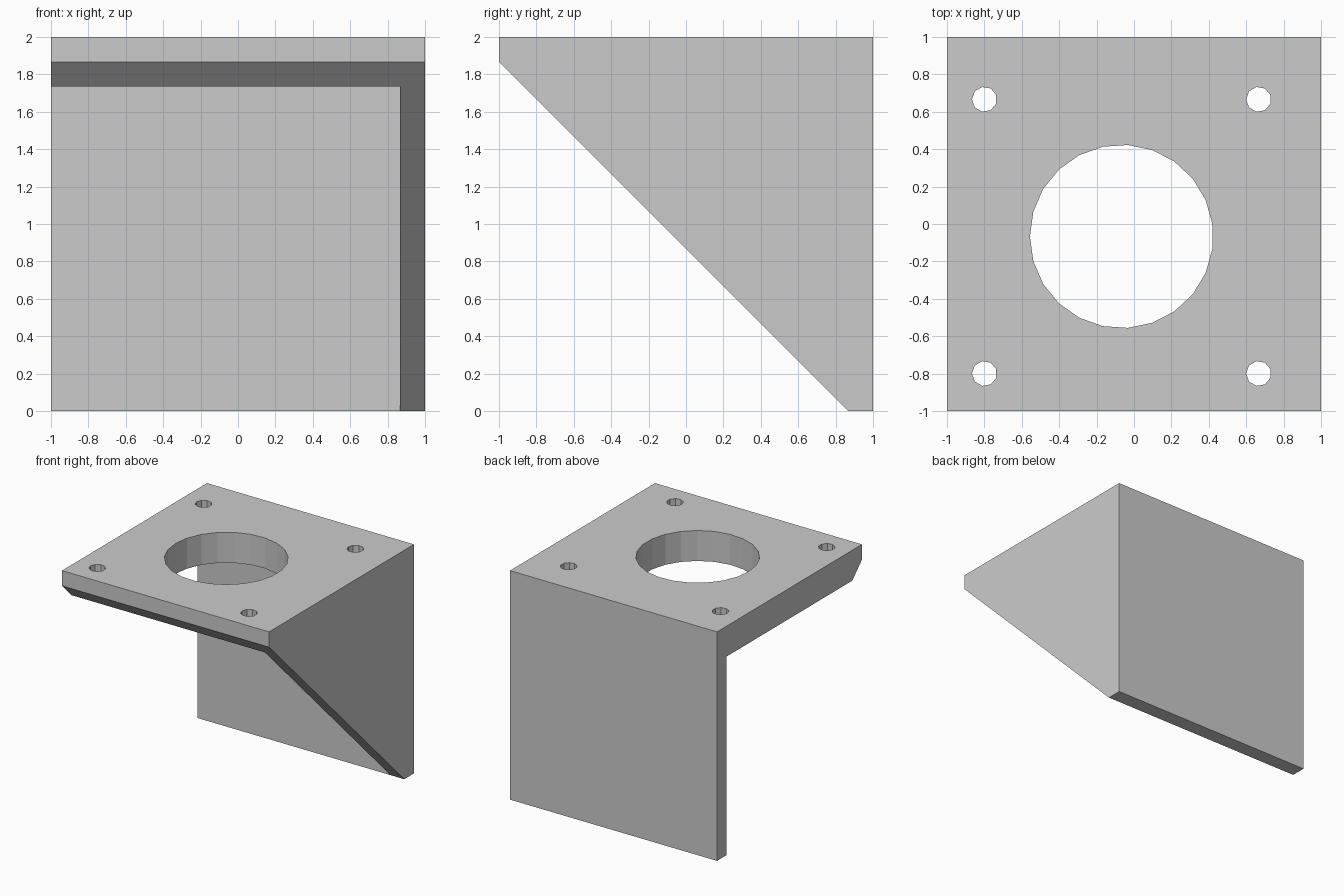
import bpy
import bmesh
import math

cube = bpy.data.objects.get("Cube")
if cube:
    bpy.data.objects.remove(cube, do_unlink=True)

WALL = 0.133           # thickness of the two upright walls
PLATE = 2 * WALL       # thickness of the top plate
INNER = 1 - WALL       # inner face of the walls

grey = bpy.data.materials.new("light_grey")
grey.use_nodes = True
grey.diffuse_color = (0.6, 0.6, 0.6, 1)
grey.node_tree.nodes["Principled BSDF"].inputs["Base Color"].default_value = (0.6, 0.6, 0.6, 1)


def prism(name, outline, offset):
    """Extrude a closed outline along an offset vector."""
    bm = bmesh.new()
    face = bm.faces.new([bm.verts.new(p) for p in outline])
    result = bmesh.ops.extrude_face_region(bm, geom=[face])
    verts = [v for v in result["geom"] if isinstance(v, bmesh.types.BMVert)]
    bmesh.ops.translate(bm, verts=verts, vec=offset)
    bmesh.ops.recalc_face_normals(bm, faces=bm.faces)
    mesh = bpy.data.meshes.new(name)
    bm.to_mesh(mesh)
    bm.free()
    mesh.materials.append(grey)
    obj = bpy.data.objects.new(name, mesh)
    bpy.context.collection.objects.link(obj)
    return obj


def cut(target, cutter):
    mod = target.modifiers.new(cutter.name, "BOOLEAN")
    mod.operation = "DIFFERENCE"
    mod.solver = "EXACT"
    mod.object = cutter
    cutter.hide_render = True
    cutter.hide_set(True)
    cutter.display_type = "WIRE"


def hole(name, x, y, radius, sides):
    # Polygon with one corner pointing towards -x
    angles = [math.pi + math.tau * i / sides for i in range(sides)]
    ring = [(x + radius * math.cos(a), y + radius * math.sin(a), 1.5) for a in angles]
    return prism(name, ring, (0, 0, 1))


# Bracket body: side profile with a sloping front edge
profile = [(-1, 2), (1, 2), (1, 0), (INNER, 0), (-1, 2 - WALL)]
bracket = prism("mounting_bracket", [(-1, y, z) for y, z in profile], (2, 0, 0))

# Hollow that leaves the top plate, back wall and gusset wall
low, top = -0.5, 2 - PLATE
corners = [(-1.5, -1.5, low), (INNER, -1.5, low), (INNER, INNER, low), (-1.5, INNER, low)]
cut(bracket, prism("hollow_cutter", corners, (0, 0, top - low)))

# Large centre bore and four screw holes
centre = -WALL / 2
cut(bracket, hole("bore_cutter", centre, centre, 0.49, 23))
for x in (-1, 1):
    for y in (-1, 1):
        cut(bracket, hole("screw_cutter", centre + 0.733 * x, centre + 0.733 * y, 0.067, 9))

# Bake the cuts into the bracket and discard the cutters
bpy.context.view_layer.update()
graph = bpy.context.evaluated_depsgraph_get()
baked = bpy.data.meshes.new_from_object(bracket.evaluated_get(graph))
cutters = [m.object for m in bracket.modifiers]
bracket.modifiers.clear()
bracket.data = baked
for cutter in cutters:
    bpy.data.objects.remove(cutter, do_unlink=True)
baked.materials.clear()
baked.materials.append(grey)
for poly in baked.polygons:
    poly.material_index = 0
    poly.use_smooth = False
